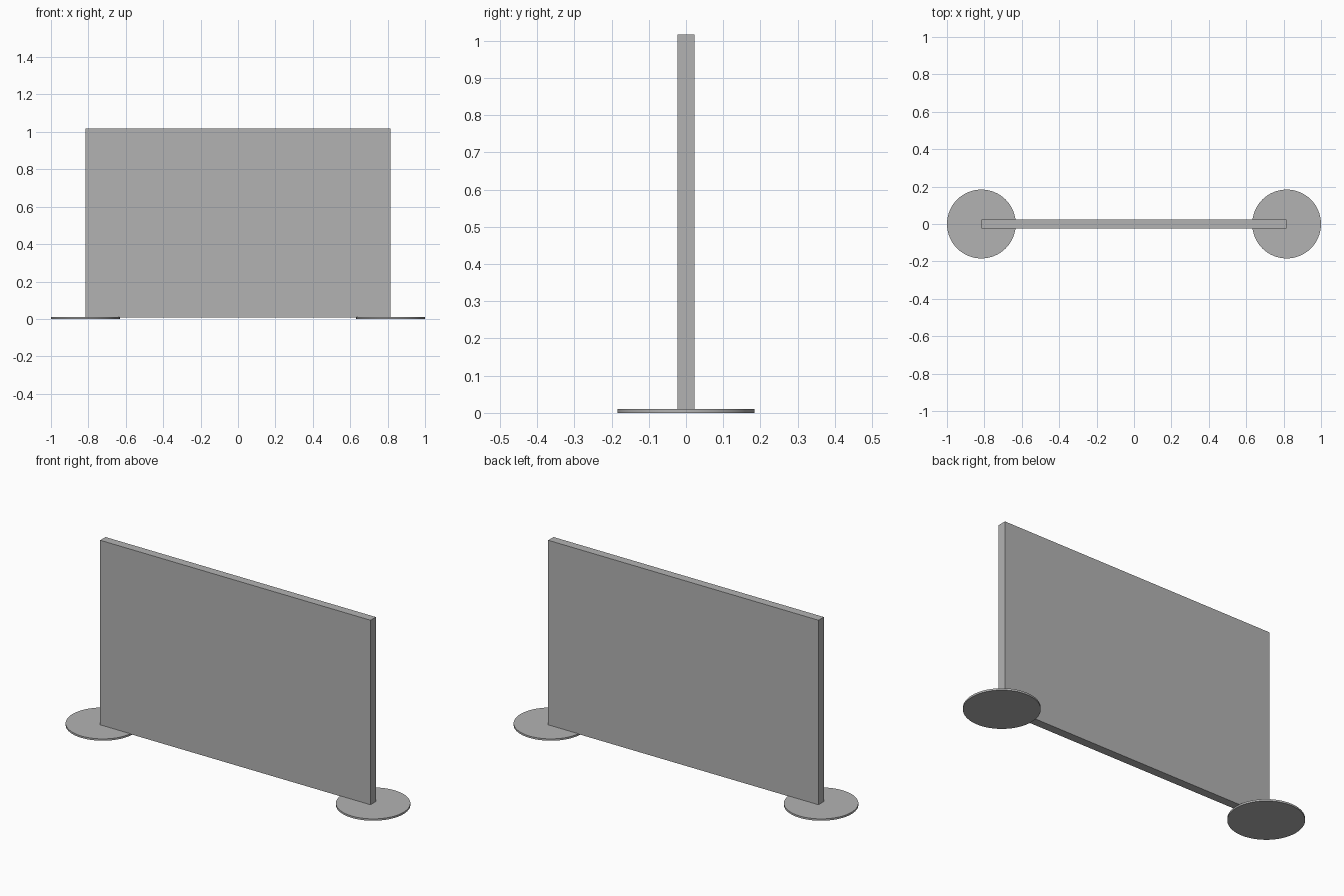
import bpy

cube = bpy.data.objects.get("Cube")
if cube:
    bpy.data.objects.remove(cube, do_unlink=True)

# Single grey finish
grey = bpy.data.materials.new("matte_grey")
grey.use_nodes = True
colour = (0.45, 0.45, 0.45, 1)
grey.diffuse_color = colour
grey.node_tree.nodes["Principled BSDF"].inputs["Base Color"].default_value = colour

HALF_WIDTH = 0.816
THICKNESS = 0.046
TOP = 1.017
FOOT_RADIUS = 1 - HALF_WIDTH
FOOT_HEIGHT = 0.01
PANEL_BASE = 0.008


def finish(name):
    obj = bpy.context.object
    obj.name = name
    obj.data.materials.append(grey)
    return obj


# Upright panel, its lower edge seated in the feet
bpy.ops.mesh.primitive_cube_add(size=1, location=(0, 0, (TOP + PANEL_BASE) / 2))
panel = finish("partition_panel")
panel.scale = (2 * HALF_WIDTH, THICKNESS, TOP - PANEL_BASE)
bpy.ops.object.transform_apply(location=False, rotation=False, scale=True)

# Thin round foot under each end
for side, sign in (("left", 1), ("right", -1)):
    bpy.ops.mesh.primitive_cylinder_add(
        vertices=64, radius=FOOT_RADIUS, depth=FOOT_HEIGHT,
        location=(sign * HALF_WIDTH, 0, FOOT_HEIGHT / 2))
    finish(side + "_foot")
    bpy.ops.object.shade_smooth_by_angle()
